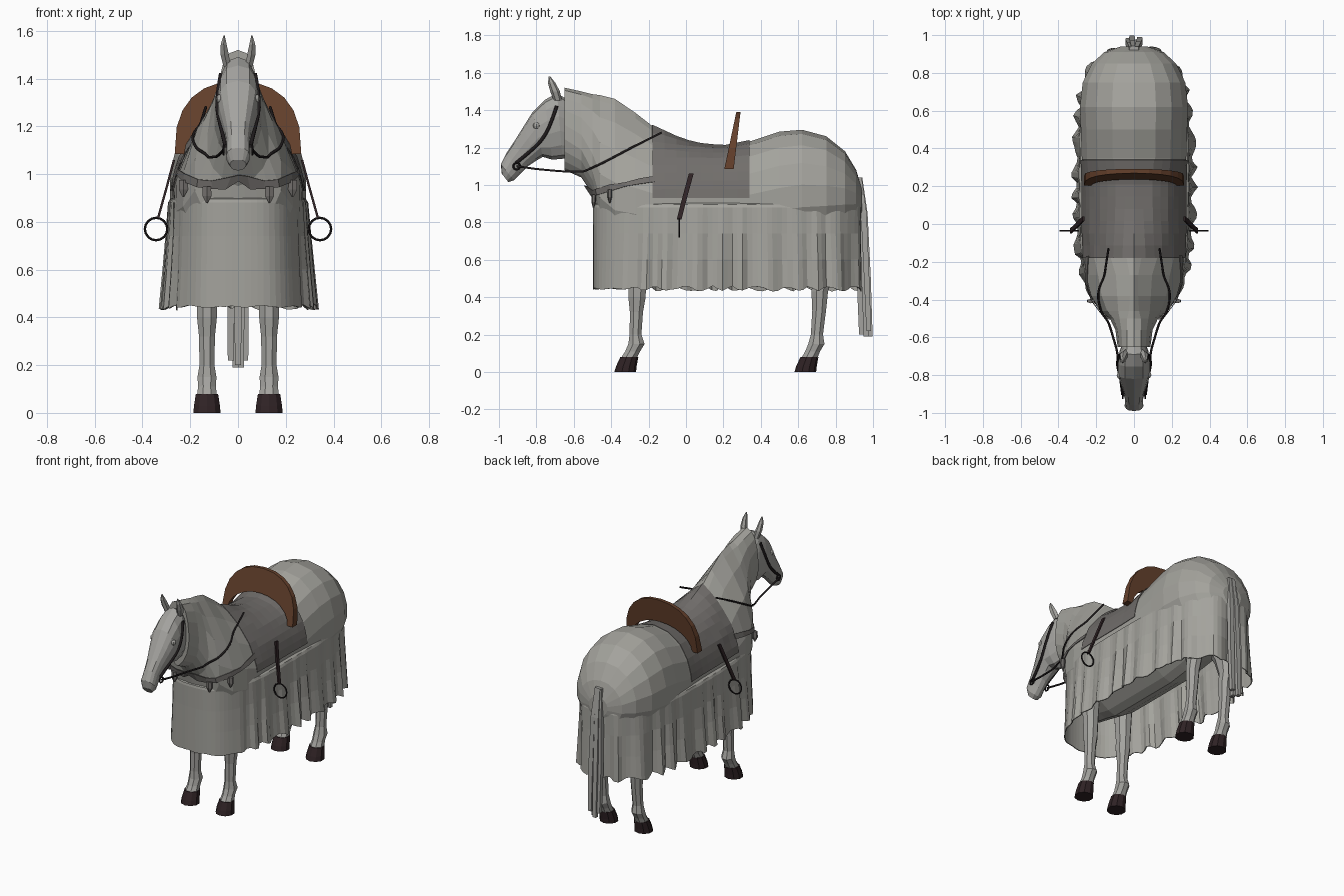
import bpy, bmesh, math, random
from mathutils import Vector
from mathutils.bvhtree import BVHTree

if "Cube" in bpy.data.objects:
    bpy.data.objects.remove(bpy.data.objects["Cube"])

random.seed(4)


def mat(name, col):
    m = bpy.data.materials.new(name)
    m.diffuse_color = (*col, 1)
    m.use_nodes = True
    m.node_tree.nodes["Principled BSDF"].inputs["Base Color"].default_value = m.diffuse_color
    return m


CLOTH = mat("grey cloth", (0.37, 0.365, 0.335))
COAT = mat("grey coat", (0.37, 0.365, 0.345))
PAD = mat("dark grey blanket", (0.165, 0.155, 0.147))
BROWN = mat("brown leather", (0.13, 0.052, 0.025))
HOOF = mat("dark hoof", (0.028, 0.016, 0.018))
BLACK = mat("black leather", (0.014, 0.011, 0.012))


def make(name, verts, faces, material, thick=0):
    me = bpy.data.meshes.new(name)
    me.from_pydata([tuple(v) for v in verts], [], faces)
    bm = bmesh.new()
    bm.from_mesh(me)
    bmesh.ops.recalc_face_normals(bm, faces=bm.faces)
    bm.to_mesh(me)
    bm.free()
    ob = bpy.data.objects.new(name, me)
    bpy.context.collection.objects.link(ob)
    me.materials.append(material)
    if thick:
        ob.modifiers.new("thickness", 'SOLIDIFY').thickness = thick
    return ob


def skin(name, rings, material, closed=True, caps=True, thick=0):
    """Join rings of equal point count into one surface."""
    n = len(rings[0])
    verts = [p for r in rings for p in r]
    faces = []
    for i in range(len(rings) - 1):
        for j in range(n if closed else n - 1):
            k = (j + 1) % n
            faces.append((i*n + j, i*n + k, (i+1)*n + k, (i+1)*n + j))
    if caps:
        faces += [tuple(range(n)), tuple(range((len(rings)-1)*n, len(rings)*n))]
    return make(name, verts, faces, material, thick)


def section(top, bot, hw, f=0.5, p=1.0, low=1.0, n=18):
    """Egg section between a top and bottom (y, z) point, widest at fraction f from the bottom."""
    t, b = Vector((0, *top)), Vector((0, *bot))
    w = b.lerp(t, f)
    ring = []
    for i in range(n):
        a = math.tau * i / n
        s, c = math.sin(a), math.cos(a)
        x = 0 if abs(s) < 1e-6 else hw * math.copysign(abs(s) ** (p if c > 0 else low), s)
        ring.append(w + ((t - w) * c if c > 0 else (w - b) * c) + Vector((x, 0, 0)))
    return ring


def tube(name, rows, material, n=8):
    """Rows of x, y, z, rx, ry as horizontal rings."""
    rings = [[(x + rx*math.cos(math.tau*(i+.5)/n), y + ry*math.sin(math.tau*(i+.5)/n), z)
              for i in range(n)] for x, y, z, rx, ry in rows]
    return skin(name, rings, material)


def cord(name, pts, r, material):
    cu = bpy.data.curves.new(name, 'CURVE')
    cu.dimensions = '3D'
    cu.bevel_depth, cu.bevel_resolution, cu.resolution_u = r, 1, 4
    sp = cu.splines.new('NURBS')
    sp.points.add(len(pts) - 1)
    for q, p in zip(sp.points, pts):
        q.co = (*p, 1)
    sp.use_endpoint_u, sp.order_u = True, 3
    cu.materials.append(material)
    ob = bpy.data.objects.new(name, cu)
    bpy.context.collection.objects.link(ob)


def ring(name, loc, R, r, rot):
    bpy.ops.mesh.primitive_torus_add(location=loc, rotation=rot, major_radius=R,
                                     minor_radius=r, major_segments=16, minor_segments=6)
    bpy.context.object.name = name
    bpy.context.object.data.materials.append(BLACK)


def tree(ob):
    return BVHTree.FromPolygons([v.co for v in ob.data.vertices],
                                [tuple(p.vertices) for p in ob.data.polygons])


def on(bvh, p, off):
    loc, nor, _, _ = bvh.find_nearest(Vector(p))
    return loc + nor * off


# Covered neck and body: y, top z, bottom z, half width, height of widest point, upper roundness
BODY = [(-.65, 1.52, 1.08, .088, 1.28, .8), (-.56, 1.50, 1.04, .10, 1.22, .9),
        (-.50, 1.485, .95, .13, 1.10, 1.2), (-.46, 1.48, .75, .185, .97, 1.8),
        (-.38, 1.46, .60, .235, .92, 2.2), (-.27, 1.385, .58, .265, .90, 2.3),
        (-.18, 1.315, .56, .272, .88, 1.8), (-.05, 1.255, .56, .275, .88, 1.25),
        (.05, 1.22, .56, .275, .88, 1), (.2, 1.205, .56, .275, .88, .85),
        (.35, 1.235, .56, .28, .89, .85), (.5, 1.285, .58, .285, .92, .85),
        (.62, 1.295, .60, .29, .94, .85), (.75, 1.26, .64, .275, .94, .85),
        (.85, 1.18, .68, .225, .94, .9), (.91, 1.08, .74, .16, .93, 1), (.94, .98, .84, .07, .92, 1)]
body = skin("covered_body", [section((y, t), (y, b), w, (zw - b)/(t - b), p, 1.5)
                             for y, t, b, w, zw, p in BODY], CLOTH)
body_tree = tree(body)

# Head, eyes and ears
HEAD = [((-.64, 1.46), (-.62, 1.14), .06), ((-.69, 1.49), (-.66, 1.14), .078),
        ((-.755, 1.455), (-.715, 1.135), .086), ((-.82, 1.39), (-.765, 1.15), .086),
        ((-.87, 1.31), (-.80, 1.13), .072), ((-.92, 1.23), (-.845, 1.10), .055),
        ((-.96, 1.17), (-.885, 1.06), .048), ((-.99, 1.11), (-.92, 1.025), .05),
        ((-.985, 1.06), (-.95, 1.015), .034)]
head = skin("head", [section(t, b, w, .55, .7, .9, 14) for t, b, w in HEAD], COAT)
head_tree = tree(head)
for s in (-1, 1):
    bpy.ops.mesh.primitive_uv_sphere_add(segments=8, ring_count=6, radius=.02,
                                         location=on(head_tree, (s*.12, -.815, 1.325), -.010))
    bpy.context.object.name = "eye"
    bpy.context.object.data.materials.append(COAT)
    tube("ear", [(s*.045, -.685, 1.45, .018, .022), (s*.056, -.70, 1.50, .02, .026),
                 (s*.06, -.718, 1.545, .014, .02), (s*.058, -.73, 1.58, .003, .004)], COAT, 6)

# Legs: y, z, half width, half depth from top to pastern
FORE = [(-.26, .75, .06, .07), (-.26, .46, .045, .05), (-.262, .40, .045, .05), (-.265, .32, .036, .038),
        (-.27, .20, .034, .034), (-.265, .15, .043, .047), (-.285, .11, .04, .043), (-.305, .075, .045, .046)]
HIND = [(.68, .75, .09, .13), (.72, .6, .06, .08), (.73, .5, .045, .055), (.715, .43, .042, .048),
        (.712, .33, .036, .04), (.70, .20, .034, .035), (.697, .15, .043, .047), (.677, .11, .04, .043),
        (.66, .075, .045, .046)]
for s in (-1, 1):
    for name, leg, hy in (("front", FORE, -.325), ("hind", HIND, .638)):
        tube(name + "_leg", [(s*.13, *r) for r in leg], COAT)
        tube(name + "_hoof", [(s*.13, hy, 0, .06, .058), (s*.13, hy + .006, .03, .057, .055),
                              (s*.13, hy + .022, .08, .049, .048)], HOOF, 10)

# Tail of flat hanging locks
for x, dy, end in ((-.03, 0, .22), (-.010, .012, .19), (.012, -.01, .19), (.03, .004, .22), (0, -.035, .2)):
    tube("tail_lock", [(x*.5, .925 + dy*.4, 1.04, .014, .018), (x*.8, .948 + dy*.6, .85, .020, .022),
                       (x, .962 + dy, .5, .022, .020), (x, .973 + dy, end, .018, .018)], COAT, 4)


# Hanging skirt: rounded outline spaced evenly, with folds growing to the hem
def outline(hw, hl, n=132):
    raw = []
    for i in range(1441):
        a = math.tau * i / 1440
        s, c = math.sin(a), math.cos(a)
        r = (abs(s)**3 + abs(c)**3) ** (-1/3)
        raw.append(Vector((hw*r*s, .22 - hl*r*c, 0)))
    acc = [0]
    for a, b in zip(raw, raw[1:]):
        acc.append(acc[-1] + (b - a).length)
    out, j = [], 0
    for i in range(n):
        while acc[j] < acc[-1]*i/n:
            j += 1
        out.append(raw[j])
    return out


N = 132
fold = [math.sin(math.tau*i/5 + 1.2*math.sin(i*.37)) + random.uniform(-.35, .35) for i in range(N)]
rows = []
for z, hw, hl, t in ((.91, .26, .69, 0), (.895, .285, .715, 0), (.88, .292, .718, .1),
                     (.74, .298, .716, .45), (.6, .306, .716, .75), (.445, .318, .716, 1)):
    row = []
    for i, p in enumerate(outline(hw, hl)):
        amt = t * min(1, max(.05, (p.y + .40) * 5))
        d = Vector((p.x/.3**2, (p.y - .22)/.72**2, 0)).normalized()
        q = p + d * fold[i] * .016 * amt
        q.z = z + (.012*fold[(i + 2) % N] * max(.3, amt) if t == 1 else 0)
        row.append(q)
    rows.append(row)
skin("cloth_skirt", rows, CLOTH, caps=False, thick=.006)

# Saddle blanket laid over the back
rows = []
for i in range(9):
    c = Vector((0, -.18 + .52*i/8, .93))
    row = []
    for j in range(19):
        a = math.radians(-90 + 10*j)
        d = Vector((math.sin(a), 0, math.cos(a)))
        row.append(body_tree.ray_cast(c + d*2, -d)[0] + d*.007)
    rows.append(row)
skin("saddle_blanket", rows, PAD, closed=False, caps=False, thick=.003)

# Arched saddle back leaning to the rear
arch = []
for i in range(13):
    a = math.radians(-90 + 15*i)
    s, c = math.sin(a), max(0, math.cos(a))
    pts = [(.265*math.copysign(abs(s)**.9, s) if i != 6 else 0, 1.085 + .305*c**.75), (.225*s, 1.085 + .15*c)]
    f = [(x, .205 + (z - 1.085)*.21, z) for x, z in pts]
    b = [(x, y + .05 - (z - 1.085)*.09, z) for x, y, z in f]
    arch.append([f[0], f[1], b[1], b[0]])
skin("saddle_arch", arch, BROWN)

# Breast strap with pendants
path = [(.0, -.60, .94), (.06, -.58, .94), (.12, -.55, .945), (.18, -.50, .96), (.25, -.42, .985),
        (.28, -.33, 1.01), (.28, -.25, 1.03), (.28, -.17, 1.045)]
path = [(-x, y, z) for x, y, z in path[:0:-1]] + path
skin("breast_strap", [[on(body_tree, (x, y, z + h), .009) for x, y, z in path] for h in (-.018, .018)],
     PAD, closed=False, caps=False, thick=.004)
for s in (-1, 1):
    for p in ((.14, -.54, .93), (.25, -.42, .965)):
        v = on(body_tree, (s*p[0], p[1], p[2]), .015)
        tube("strap_pendant", [(v.x, v.y, v.z + .01, .02, .012), (v.x, v.y, v.z - .03, .022, .012),
                               (v.x, v.y, v.z - .06, .004, .004)], PAD, 6)

# Bridle, reins and stirrups
REIN = [(.062, -.905, 1.10), (.075, -.80, 1.085), (.09, -.67, 1.073), (.125, -.55, 1.07),
        (.165, -.44, 1.12), (.158, -.28, 1.205), (.135, -.13, 1.28)]


def clear(p, gap=.01):
    """Push a point out of the body sideways."""
    hit = body_tree.ray_cast(Vector((1, p[1], p[2])), Vector((-1, 0, 0)))[0]
    return (max(p[0], hit.x + gap) if hit else p[0], p[1], p[2])


rein = []
for a, b in zip(REIN, REIN[1:]):
    rein += [clear(Vector(a).lerp(Vector(b), k/3)) for k in range(3)]
rein.append(clear(REIN[-1]))
for s in (-1, 1):
    cheek = [on(head_tree, (s*.12, y, z), .004) for y, z in
             ((-.69, 1.43), (-.71, 1.35), (-.75, 1.26), (-.81, 1.18), (-.90, 1.10))]
    cord("cheek_strap", cheek, .009, BLACK)
    ring("bit_ring", (s*.06, -.905, 1.10), .018, .005, (0, math.pi/2, 0))
    cord("rein", [(s*x, y, z) for x, y, z in rein], .006, BLACK)
    tube("stirrup_strap", [(s*.268, .028, 1.06, .007, .018), (s*.30, -.005, .94, .007, .018),
                           (s*.335, -.037, .815, .007, .018)], HOOF, 4)
    ring("stirrup_ring", (s*.343, -.036, .77), .047, .005, (math.pi/2, 0, 0))
